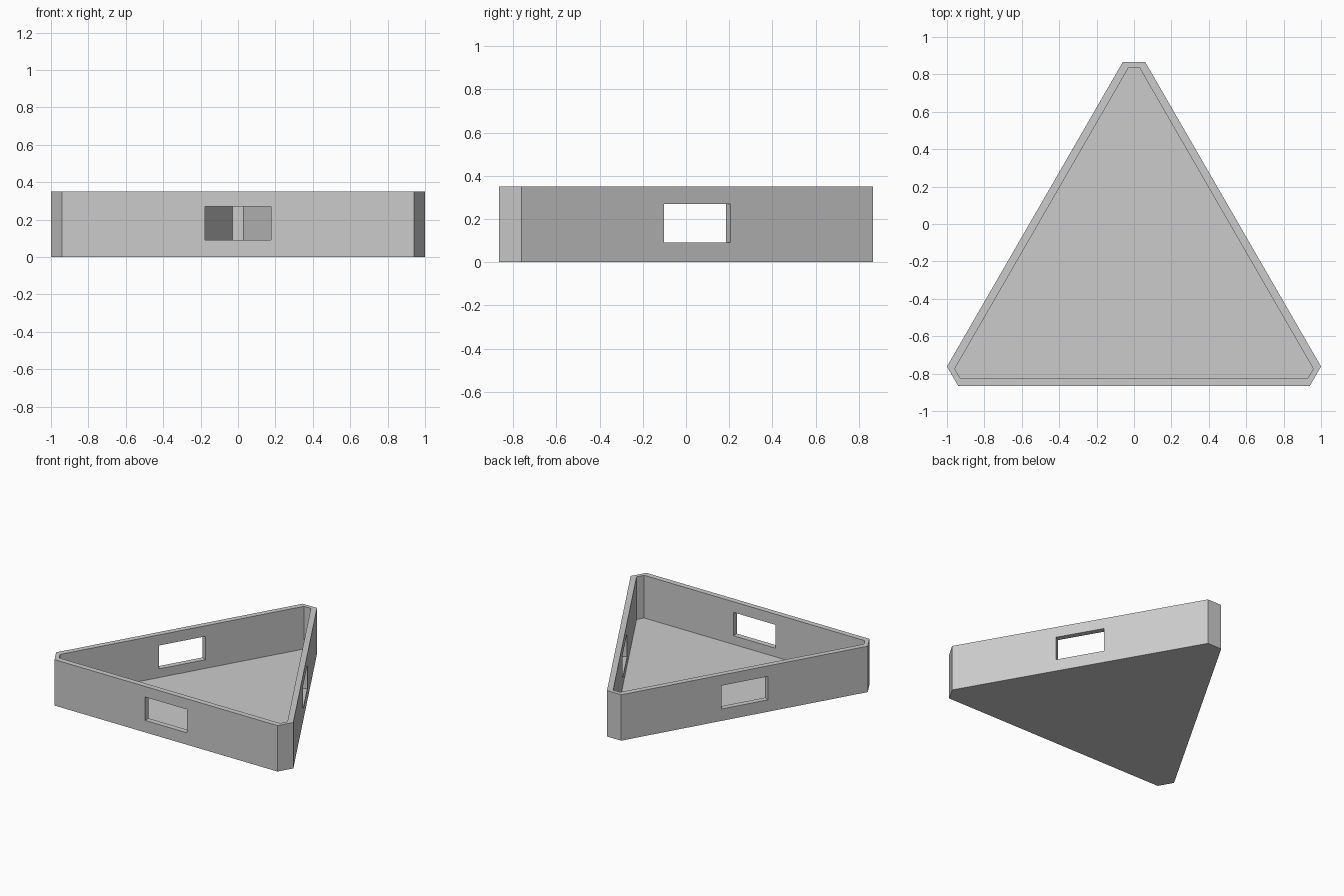
import bpy, bmesh
from math import sqrt, radians, pi
from mathutils import Matrix, Vector

if "Cube" in bpy.data.objects:
    bpy.data.objects.remove(bpy.data.objects["Cube"], do_unlink=True)

HEIGHT, FLOOR = 0.35, 0.025
WALL_DIST, CORNER_DIST = 0.612, 1.12      # centre to long walls and to cut corners
WALL, CORNER_WALL = 0.042, 0.03           # thicknesses
CENTRE_Y = -0.254

gray = bpy.data.materials.new("plain gray")
gray.use_nodes = True
gray.diffuse_color = (0.6, 0.6, 0.6, 1)
gray.node_tree.nodes["Principled BSDF"].inputs["Base Color"].default_value = (0.6, 0.6, 0.6, 1)


def make_object(name, bm):
    bmesh.ops.recalc_face_normals(bm, faces=bm.faces)
    mesh = bpy.data.meshes.new(name)
    bm.to_mesh(mesh)
    bm.free()
    mesh.materials.append(gray)
    obj = bpy.data.objects.new(name, mesh)
    bpy.context.collection.objects.link(obj)
    return obj


def outline(wall, corner):
    """Triangle with cut corners, from the distances of its sides."""
    half = (2 * corner - wall) / sqrt(3)
    points = []
    for k in range(3):
        turn = Matrix.Rotation(radians(120 * k), 3, "Z")
        for x in (-half, half):
            points.append(turn @ Vector((x, -wall, 0)) + Vector((0, CENTRE_Y, 0)))
    return points


# Open tray: outer wall, rim, inner wall and floor
bm = bmesh.new()
outer = outline(WALL_DIST, CORNER_DIST)
inner = outline(WALL_DIST - WALL, CORNER_DIST - CORNER_WALL)
rings = []
for points, z in ((outer, 0), (outer, HEIGHT), (inner, HEIGHT), (inner, FLOOR)):
    rings.append([bm.verts.new((p.x, p.y, z)) for p in points])
for a, b in zip(rings, rings[1:]):
    for i in range(6):
        j = (i + 1) % 6
        bm.faces.new((a[i], a[j], b[j], b[i]))
bm.faces.new(rings[0])
bm.faces.new(rings[-1])
tray = make_object("triangular_tray", bm)

# One window through the middle of each long wall
bm = bmesh.new()
for k in range(3):
    place = (Matrix.Translation((0, CENTRE_Y, 0.18))
             @ Matrix.Rotation(2 * pi * k / 3, 4, "Z")
             @ Matrix.Translation((0, -WALL_DIST, 0))
             @ Matrix.Diagonal((0.354, 0.2, 0.178, 1)))
    bmesh.ops.create_cube(bm, size=1, matrix=place)
cutter = make_object("window_cutter", bm)
cutter.hide_render = True

cut = tray.modifiers.new("windows", "BOOLEAN")
cut.operation = "DIFFERENCE"
cut.solver = "EXACT"
cut.object = cutter
bpy.context.view_layer.update()
finished = bpy.data.meshes.new_from_object(
    tray.evaluated_get(bpy.context.evaluated_depsgraph_get()))
tray.modifiers.clear()
tray.data = finished
bpy.data.objects.remove(cutter, do_unlink=True)
